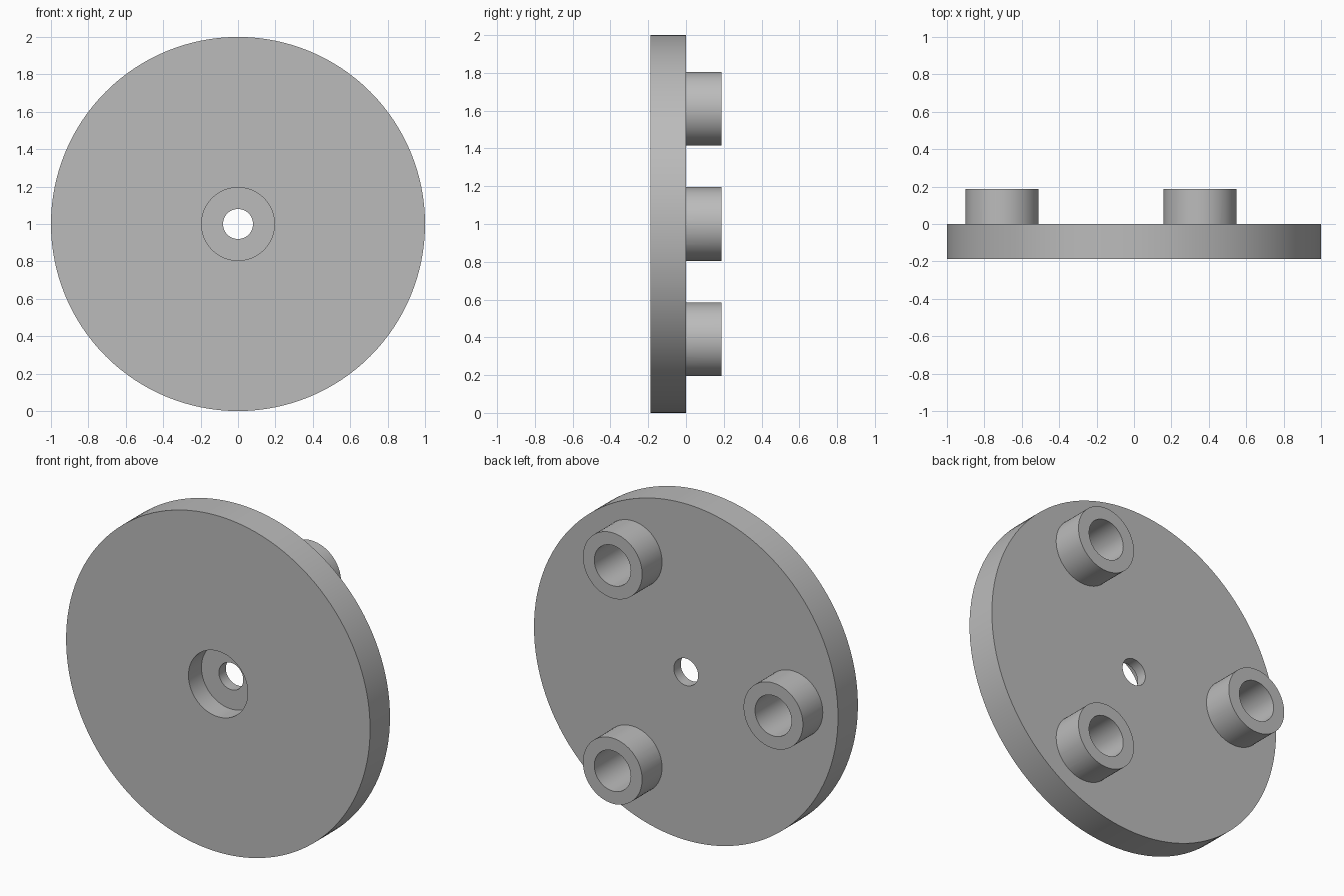
import bpy, bmesh
from math import pi, cos, sin, radians

cube = bpy.data.objects.get("Cube")
if cube:
    bpy.data.objects.remove(cube, do_unlink=True)

# Main dimensions
HALF = 0.187           # plate front at -HALF, boss ends at +HALF
PITCH = 0.705          # radius of the circle the bosses sit on
CENTRE_Z = 1.0

grey = bpy.data.materials.new("plain grey")
grey.use_nodes = True
COLOUR = (0.5, 0.5, 0.5, 1)
grey.diffuse_color = COLOUR
grey.node_tree.nodes["Principled BSDF"].inputs["Base Color"].default_value = COLOUR


def lathe(name, profile, x=0, z=CENTRE_Z, sides=96):
    """Closed solid turned around the y axis from (radius, y) points."""
    bm = bmesh.new()
    rings = []
    for r, y in profile:
        rings.append([bm.verts.new((x + r * cos(2 * pi * i / sides), y,
                                    z + r * sin(2 * pi * i / sides)))
                      for i in range(sides)])
    for a, b in zip(rings, rings[1:] + rings[:1]):
        for i in range(sides):
            j = (i + 1) % sides
            bm.faces.new((a[i], a[j], b[j], b[i]))
    bmesh.ops.recalc_face_normals(bm, faces=bm.faces)
    return finish(name, bm)


def cylinder(name, radius, y0, y1, x, z, sides=64):
    """Capped cylinder along the y axis."""
    bm = bmesh.new()
    ends = [[bm.verts.new((x + radius * cos(2 * pi * i / sides), y,
                           z + radius * sin(2 * pi * i / sides)))
             for i in range(sides)] for y in (y0, y1)]
    for ring in ends:
        bm.faces.new(ring)
    for i in range(sides):
        j = (i + 1) % sides
        bm.faces.new((ends[0][i], ends[0][j], ends[1][j], ends[1][i]))
    bmesh.ops.recalc_face_normals(bm, faces=bm.faces)
    return finish(name, bm)


def finish(name, bm):
    mesh = bpy.data.meshes.new(name)
    bm.to_mesh(mesh)
    bm.free()
    mesh.materials.append(grey)
    obj = bpy.data.objects.new(name, mesh)
    bpy.context.collection.objects.link(obj)
    return obj


def combine(target, tool, operation):
    """Apply a boolean and drop the tool object."""
    mod = target.modifiers.new(tool.name, "BOOLEAN")
    mod.operation = operation
    mod.solver = "EXACT"
    mod.object = tool
    bpy.context.view_layer.objects.active = target
    bpy.ops.object.modifier_apply(modifier=mod.name)
    bpy.data.objects.remove(tool, do_unlink=True)


# Round plate with a through hole, counterbored from the front
plate = lathe("round_plate", [
    (1.0, -HALF), (1.0, 0), (0.08, 0), (0.08, -0.065),
    (0.195, -0.065), (0.195, -HALF)], sides=128)

# Three hollow bosses on the back, with blind bores running into the plate
for angle in (60, 180, 300):
    x = PITCH * cos(radians(angle))
    z = CENTRE_Z + PITCH * sin(radians(angle))
    combine(plate, cylinder("boss", 0.195, -0.05, HALF, x, z), "UNION")
    combine(plate, cylinder("bore", 0.12, -0.125, HALF + 0.1, x, z), "DIFFERENCE")

# Smooth round walls, sharp rims
bpy.ops.object.select_all(action="DESELECT")
plate.select_set(True)
bpy.context.view_layer.objects.active = plate
bpy.ops.object.shade_smooth_by_angle(angle=radians(30))
